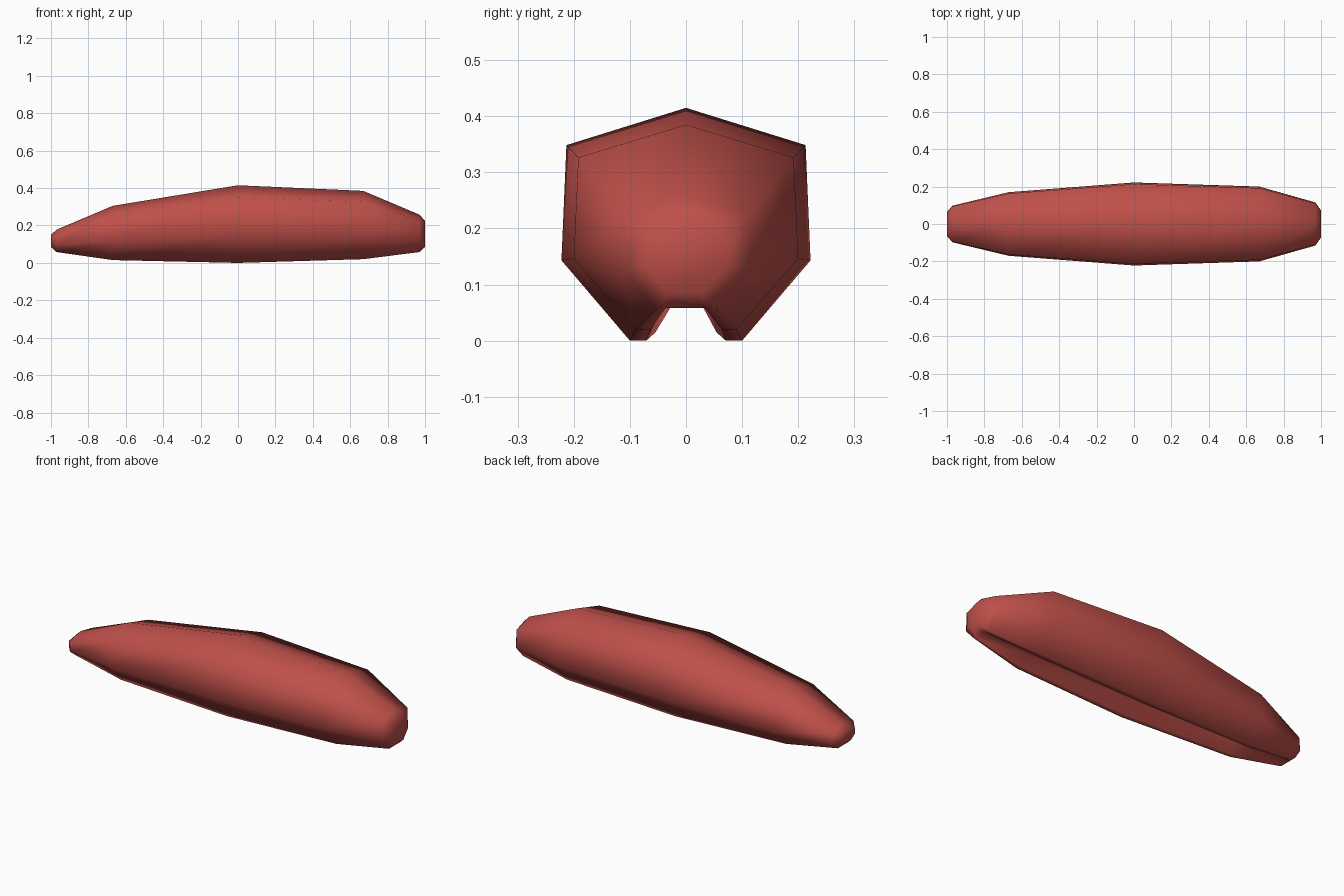
import bpy, bmesh

if "Cube" in bpy.data.objects:
    bpy.data.objects.remove(bpy.data.objects["Cube"])

# Colour
red = bpy.data.materials.new("brick_red")
red.diffuse_color = (0.52, 0.08, 0.068, 1)
red.use_nodes = True
red.node_tree.nodes["Principled BSDF"].inputs["Base Color"].default_value = red.diffuse_color

# Stations along the length: x, half width, bottom z, top z, groove depth
stations = [
    (-1.00, 0.065, 0.085, 0.150, 0.0),
    (-0.97, 0.098, 0.058, 0.178, 0.0),
    (-0.67, 0.170, 0.015, 0.305, 0.07),
    (0.00, 0.222, 0.000, 0.415, 0.09),
    (0.67, 0.200, 0.020, 0.385, 0.07),
    (0.97, 0.115, 0.058, 0.258, 0.0),
    (1.00, 0.072, 0.085, 0.225, 0.0),
]


def section(width, low, high, depth):
    """Seven-sided outline with a slot cut into its flat underside."""
    h = high - low
    half = [(0.96, low + 0.84 * h), (1.0, low + 0.345 * h), (0.45, low),
            (0.32, low), (0.29, low + depth)]
    right = [(y * width, z) for y, z in half]
    left = [(-y, z) for y, z in reversed(right)]
    return [(0, high)] + right + left


# Lofted body with closed ends
bm = bmesh.new()
rings = [[bm.verts.new((x, y, z)) for y, z in section(w, lo, hi, d)]
         for x, w, lo, hi, d in stations]
for a, b in zip(rings, rings[1:]):
    n = len(a)
    for i in range(n):
        j = (i + 1) % n
        bm.faces.new((a[i], a[j], b[j], b[i]))
bm.faces.new(rings[0])
bm.faces.new(rings[-1])
bmesh.ops.recalc_face_normals(bm, faces=bm.faces)
for f in bm.faces:
    f.smooth = True

mesh = bpy.data.meshes.new("grooved_body")
bm.to_mesh(mesh)
bm.free()
mesh.materials.append(red)
body = bpy.data.objects.new("grooved_body", mesh)
bpy.context.collection.objects.link(body)
